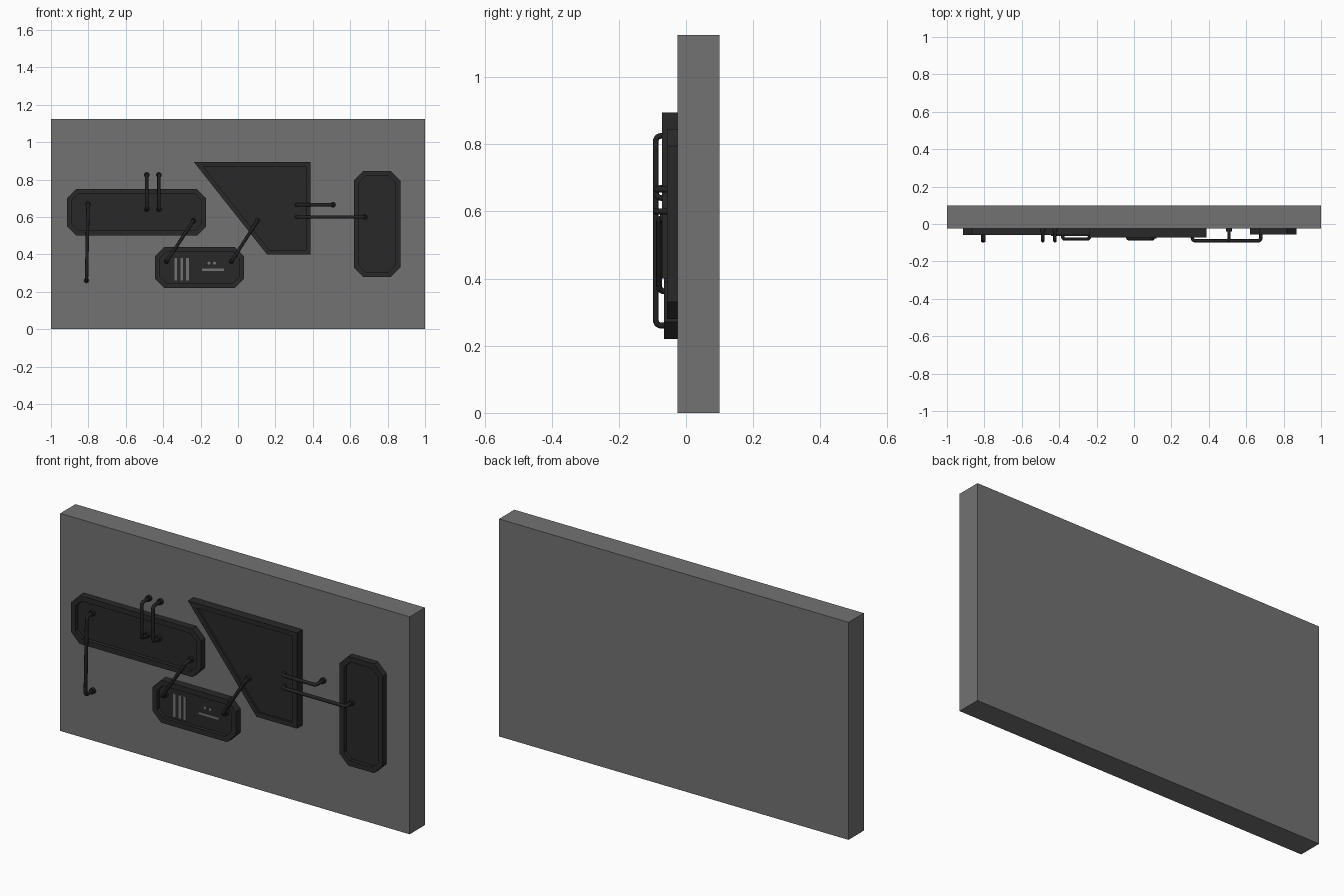
import bpy, bmesh, math
from mathutils import Vector

if "Cube" in bpy.data.objects:
    bpy.data.objects.remove(bpy.data.objects["Cube"])

WALL = -0.025   # front face of the slab


def material(name, v):
    m = bpy.data.materials.new(name)
    m.diffuse_color = (v, v, v, 1)
    m.use_nodes = True
    m.node_tree.nodes["Principled BSDF"].inputs["Base Color"].default_value = m.diffuse_color
    return m


grey = material("wall_grey", 0.17)
dark = material("panel_dark", 0.022)
pipe_mat = material("pipe_dark", 0.016)


def finish(bm, name, mat):
    bmesh.ops.recalc_face_normals(bm, faces=bm.faces)
    me = bpy.data.meshes.new(name)
    bm.to_mesh(me)
    bm.free()
    ob = bpy.data.objects.new(name, me)
    bpy.context.collection.objects.link(ob)
    me.materials.append(mat)
    return ob


def box(name, x0, x1, y0, y1, z0, z1, mat):
    bm = bmesh.new()
    bmesh.ops.create_cube(bm, size=1)
    for v in bm.verts:
        v.co = ((x0 + x1) / 2 + v.co.x * (x1 - x0),
                (y0 + y1) / 2 + v.co.y * (y1 - y0),
                (z0 + z1) / 2 + v.co.z * (z1 - z0))
    return finish(bm, name, mat)


def panel(name, outline, front, rim, depth):
    """Extruded outline with a raised rim and recessed floor."""
    bm = bmesh.new()
    face = bm.faces.new([bm.verts.new((x, WALL + 0.002, z)) for x, z in outline])
    ext = bmesh.ops.extrude_face_region(bm, geom=[face])["geom"]
    for v in ext:
        if isinstance(v, bmesh.types.BMVert):
            v.co.y = front
    top = next(f for f in ext if isinstance(f, bmesh.types.BMFace))
    bmesh.ops.recalc_face_normals(bm, faces=bm.faces)
    bm.normal_update()
    bmesh.ops.inset_individual(bm, faces=[top], thickness=rim, use_even_offset=True)
    floor = bmesh.ops.extrude_discrete_faces(bm, faces=[top])["faces"][0]
    for v in floor.verts:
        v.co.y += depth
    return finish(bm, name, dark)


def octagon(x0, x1, z0, z1, c=0.05):
    return [(x0 + c, z0), (x1 - c, z0), (x1, z0 + c), (x1, z1 - c),
            (x1 - c, z1), (x0 + c, z1), (x0, z1 - c), (x0, z0 + c)]


def stud(name, x, z, y0, y1, r):
    bpy.ops.mesh.primitive_cylinder_add(vertices=16, radius=r, depth=y1 - y0,
                                        location=(x, (y0 + y1) / 2, z),
                                        rotation=(math.pi / 2, 0, 0))
    ob = bpy.context.object
    ob.name = name
    bpy.ops.object.shade_smooth_by_angle()
    return ob


def pipe(name, a, b, ya, yb, run, collar_a=True, r=0.009, bend=0.016):
    """U-shaped pipe from a to b (x, z), rising to y = run, with end collars."""
    corners = [Vector((a[0], ya, a[1])), Vector((a[0], run, a[1])),
               Vector((b[0], run, b[1])), Vector((b[0], yb, b[1]))]
    pts = [corners[0]]
    for i in (1, 2):
        p = corners[i]
        d0 = (corners[i - 1] - p).normalized() * bend
        d1 = (corners[i + 1] - p).normalized() * bend
        for k in range(6):
            t = k / 5 * math.pi / 2
            pts.append(p + d0 * (1 - math.sin(t)) + d1 * (1 - math.cos(t)))
    pts.append(corners[3])
    cu = bpy.data.curves.new(name, "CURVE")
    cu.dimensions = "3D"
    cu.bevel_depth = r
    cu.bevel_resolution = 3
    cu.use_fill_caps = True
    sp = cu.splines.new("POLY")
    sp.points.add(len(pts) - 1)
    for q, p in zip(sp.points, pts):
        q.co = (*p, 1)
    cu.materials.append(pipe_mat)
    ob = bpy.data.objects.new(name, cu)
    bpy.context.collection.objects.link(ob)
    bpy.ops.object.select_all(action="DESELECT")
    ob.select_set(True)
    bpy.context.view_layer.objects.active = ob
    bpy.ops.object.convert(target="MESH")
    bpy.ops.object.shade_smooth_by_angle(angle=math.radians(50))
    ends = [(b, yb)] + ([(a, ya)] if collar_a else [])
    for (x, z), y in ends:
        stud(name + "_collar", x, z, y - 0.016, y + 0.002, 0.015).data.materials.append(pipe_mat)


# wall slab
box("wall_slab", -1, 1, WALL, 0.1, 0, 1.125, grey)

# raised panels
panel("left_panel", octagon(-0.915, -0.17, 0.50, 0.75), -0.06, 0.027, 0.02)
panel("lower_panel", octagon(-0.445, 0.033, 0.22, 0.44), -0.065, 0.027, 0.02)
panel("right_panel", octagon(0.62, 0.868, 0.28, 0.845), -0.057, 0.027, 0.02)
panel("angled_panel", [(0.155, 0.40), (0.387, 0.40), (0.387, 0.895), (-0.237, 0.895)],
      -0.071, 0.024, 0.01)

# vents, bar and indicator dots on the lower panel
for i in range(3):
    x = -0.332 + i * 0.031
    box("vent_slot", x - 0.007, x + 0.007, -0.048, -0.04, 0.26, 0.38, grey)
box("indicator_bar", -0.193, -0.075, -0.048, -0.04, 0.312, 0.324, grey)
for x in (-0.155, -0.125):
    stud("indicator_dot", x, 0.353, -0.048, -0.04, 0.008).data.materials.append(grey)

# pipes linking panels and wall
pipe("left_drop_pipe", (-0.802, 0.67), (-0.81, 0.26), -0.04, WALL, -0.09)
for x in (-0.488, -0.423):
    pipe("upper_pipe", (x, 0.64), (x, 0.825), -0.04, WALL, -0.09)
pipe("diagonal_pipe_left", (-0.238, 0.58), (-0.382, 0.362), -0.04, -0.045, -0.08)
pipe("diagonal_pipe_right", (0.105, 0.582), (-0.035, 0.362), -0.061, -0.045, -0.08)
pipe("short_side_pipe", (0.312, 0.665), (0.508, 0.665), -0.061, WALL, -0.09, False)
pipe("long_side_pipe", (0.312, 0.60), (0.678, 0.60), -0.061, -0.037, -0.09, False)
